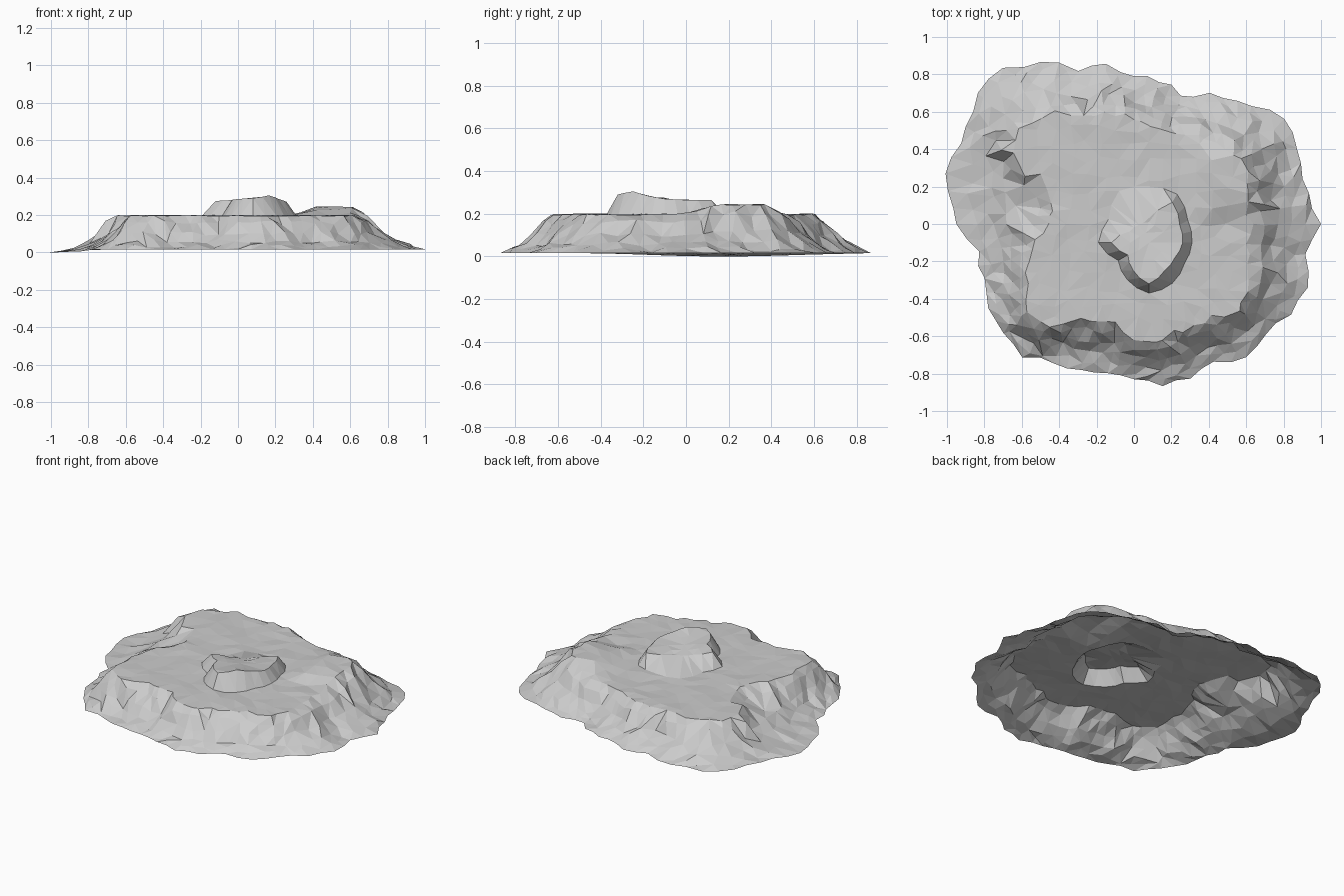
import bpy, bmesh, math, random
from mathutils import Vector
from mathutils.geometry import delaunay_2d_cdt

random.seed(4)
if "Cube" in bpy.data.objects:
    bpy.data.objects.remove(bpy.data.objects["Cube"])

# Radii in hundredths, counter-clockwise from +x, at equal angles
SHORE = [100, 95, 95, 98, 95, 86, 81, 73, 77, 79, 87, 87, 100, 109, 109, 104, 104, 101,
         95, 84, 85, 90, 91, 93, 86, 83, 81, 83, 88, 88, 85, 93, 92, 97, 99, 93]
RIM = [62, 62, 64, 68, 62, 60, 56, 52, 52, 56, 60, 62, 68, 76, 80, 74, 50, 42,
       45, 54, 60, 66, 75, 70, 58, 55, 53, 63, 64, 62, 64, 64, 72, 70, 66, 62]
KNOLL_FOOT = [23, 24, 30, 30, 32, 25, 27, 19, 23, 27, 25, 22]
KNOLL_TOP = [18, 19, 25, 11, 11, 12, 20, 13, 17, 22, 17, 16]
KNOLL_HEIGHT = [27, 26.5, 26.5, 25, 25, 25.5, 27.5, 28, 28.5, 29, 30.5, 28.5]
KNOLL_CENTRE = Vector((0.08, -0.1))
SECTORS = 72


def around(values, angle):
    """Interpolate a closed list of hundredths at an angle."""
    t = (angle / math.tau) % 1 * len(values)
    i = int(t)
    a, b = values[i % len(values)], values[(i + 1) % len(values)]
    return (a + (b - a) * (t - i)) / 100


def clamp(v):
    return max(0.0, min(1.0, v))


def jitter(amount):
    return random.uniform(-amount, amount)


def polar(radius, angle):
    return Vector((math.cos(angle), math.sin(angle))) * radius


def plateau(p):
    """Height of the flat top, with a raised terrace at the back left."""
    terrace = clamp((p.x - 0.3) / 0.1) * clamp((p.y - 0.02) / 0.1) * clamp((0.46 - p.y) / 0.08)
    return 0.197 + jitter(0.004) + 0.045 * terrace


points, heights = [], []


def add(p, z):
    points.append(p)
    heights.append(z)


# Flared cliffs: rings from the shore up to the rim
for fraction, rise in ((1, 0), (0.82, 0.09), (0.62, 0.24), (0.42, 0.47), (0.2, 0.8), (0, 1)):
    for i in range(SECTORS):
        angle = i * math.tau / SECTORS
        outer = around(SHORE, angle)
        inner = around(RIM, angle)
        base = 0.017 - 0.017 * max(0, math.cos(angle - math.radians(170))) ** 8
        if fraction == 1:
            add(polar(outer + (i % 2) * jitter(0.025), angle), base)
            continue
        f = fraction + jitter(0.06)
        p = polar(inner + (outer - inner) * f, angle + jitter(0.025))
        top = plateau(polar(inner, angle))
        add(p, base + (top - base) * clamp(rise + (jitter(0.06) if fraction else 0)))

# Knoll: foot, crown and summit rings
for radii, scale, share in ((KNOLL_FOOT, 1, 0), (KNOLL_TOP, 1, 1), (KNOLL_TOP, 0.5, 1)):
    count = 24 if scale == 1 else 10
    for i in range(count):
        angle = i * math.tau / count
        p = KNOLL_CENTRE + polar(around(radii, angle) * scale, angle)
        crown = around(KNOLL_HEIGHT, angle)
        crown = 0.268 + (crown - 0.268) * scale
        add(p, crown if share else plateau(p))
add(KNOLL_CENTRE, 0.268)

# Loose scatter over the plateau
STEP = 0.085
for row in range(-10, 11):
    for col in range(-10, 11):
        p = Vector((col * STEP + jitter(0.025), row * STEP + jitter(0.025)))
        angle = math.atan2(p.y, p.x)
        q = p - KNOLL_CENTRE
        clear = q.length > around(KNOLL_FOOT, math.atan2(q.y, q.x)) + 0.03
        if clear and p.length < around(RIM, angle) - 0.04:
            add(p, plateau(p))

# Triangulate inside the shoreline and lift each point to its height
edges = [(i, (i + 1) % SECTORS) for i in range(SECTORS)]
flat, _, faces, sources, _, _ = delaunay_2d_cdt(points, edges, [], 1, 1e-5)
verts = [(p.x, p.y, heights[s[0]] if s else 0.1) for p, s in zip(flat, sources)]
mesh = bpy.data.meshes.new("rocky_plateau")
mesh.from_pydata(verts, [], faces)

bm = bmesh.new()
bm.from_mesh(mesh)
if sum(f.normal.z for f in bm.faces) < 0:
    bmesh.ops.reverse_faces(bm, faces=bm.faces)
bm.to_mesh(mesh)
bm.free()

plateau_object = bpy.data.objects.new("rocky_plateau", mesh)
bpy.context.collection.objects.link(plateau_object)

# Plain stone colour
stone = bpy.data.materials.new("grey_stone")
stone.use_nodes = True
stone.diffuse_color = (0.6, 0.6, 0.6, 1)
stone.node_tree.nodes["Principled BSDF"].inputs["Base Color"].default_value = (0.6, 0.6, 0.6, 1)
mesh.materials.append(stone)
